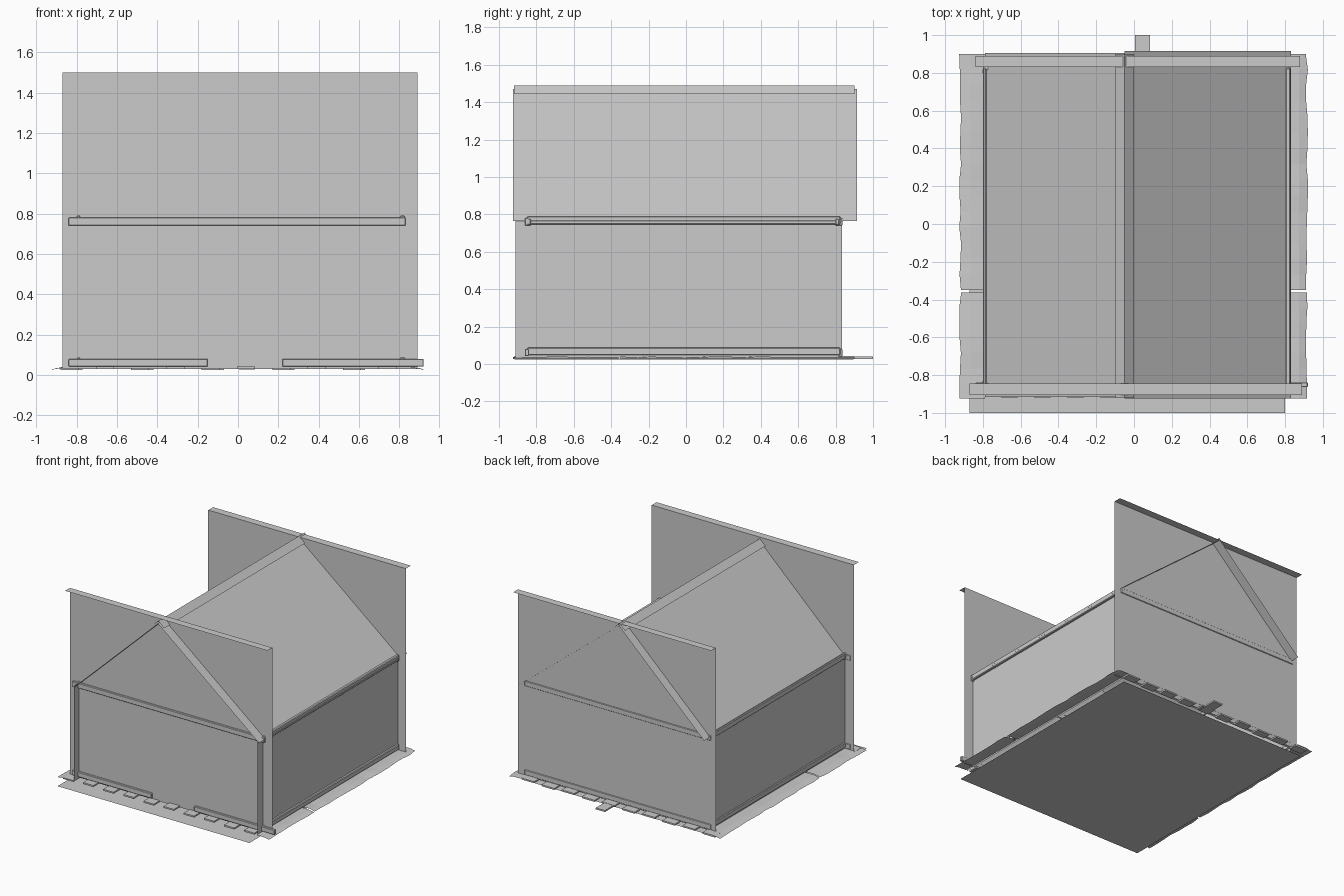
import bpy, bmesh, random
from mathutils import Vector

if "Cube" in bpy.data.objects:
    bpy.data.objects.remove(bpy.data.objects["Cube"])

random.seed(4)


def mesh_object(name, verts, faces):
    me = bpy.data.meshes.new(name)
    me.from_pydata(verts, [], faces)
    me.update()
    ob = bpy.data.objects.new(name, me)
    bpy.context.collection.objects.link(ob)
    return ob


def panel(name, corner, u, v):
    """Single flat sheet spanned by two edge vectors."""
    c, u, v = Vector(corner), Vector(u), Vector(v)
    return mesh_object(name, [c, c + u, c + u + v, c + v], [(0, 1, 2, 3)])


def beam(name, x, y, z, chamfer=0.0):
    """Box between (min, max) pairs, optionally chamfered."""
    bm = bmesh.new()
    bmesh.ops.create_cube(bm, size=1)
    for vert in bm.verts:
        vert.co = [lo + (t + 0.5) * (hi - lo) for t, (lo, hi) in zip(vert.co, (x, y, z))]
    if chamfer:
        bmesh.ops.bevel(bm, geom=bm.edges[:], offset=chamfer, segments=1, affect='EDGES')
    ob = mesh_object(name, [], [])
    bm.to_mesh(ob.data)
    bm.free()
    return ob


def ground_strip(name, x_in, x_out, y0, y1):
    """Ragged edged ground sheet beside a wall."""
    n = max(2, int((y1 - y0) / 0.08))
    verts, faces = [], []
    for i in range(n + 1):
        y = y0 + (y1 - y0) * i / n
        mid = x_in + (x_out - x_in) * 0.6
        verts += [(x_in, y, 0.038), (mid, y, 0.038 + random.uniform(-.003, .003)),
                  (x_out + random.uniform(-.006, .006), y, 0.028)]
        if i < n:
            for k in range(2):
                a = i * 3 + k
                faces.append((a, a + 1, a + 4, a + 3))
    return mesh_object(name, verts, faces)


# Floor sheet
panel("floor", (-0.87, -1, 0), (1.67, 0, 0), (0, 1.84, 0))

# Tall end sheets with a narrow strip along the top
panel("front_sheet", (-0.87, -0.845, 0.03), (1.76, 0, 0), (0, 0, 1.47))
panel("front_top_strip", (-0.87, -0.905, 1.50), (1.76, 0, 0), (0, 0.06, 0))
panel("back_sheet", (-0.84, 0.83, 0.03), (1.72, 0, 0), (0, 0, 1.45))
panel("back_top_strip", (-0.84, 0.83, 1.48), (1.72, 0, 0), (0, 0.06, 0))

# Side walls, running a little past the front sheet
for side, x in (("left", -0.79), ("right", 0.81)):
    panel(side + "_wall", (x, -0.912, 0.025), (0, 1.745, 0), (0, 0, 0.75))

# Roof slopes and ridge cap
panel("left_roof", (-0.05, -0.915, 1.47), (-0.74, 0, -0.705), (0, 1.82, 0))
panel("right_roof", (-0.05, -0.925, 1.47), (0.88, 0, -0.705), (0, 1.84, 0))
for side, dx in (("left", -0.05), ("right", 0.05)):
    panel(side + "_ridge_cap", (-0.05, -0.92, 1.488), (dx, 0, -0.045), (0, 1.82, 0))

# Eave and base beams on both sides
for side, x in (("left", (-0.80, -0.782)), ("right", (0.803, 0.828))):
    beam(side + "_eave_beam", x, (-0.85, 0.825), (0.747, 0.79), 0.005)
    beam(side + "_base_beam", x, (-0.85, 0.825), (0.047, 0.087), 0.005)
    for end, y in (("front", -0.84), ("back", 0.808)):
        beam(f"{side}_{end}_beam_peg", (x[0] - 0.003, x[1] + 0.003),
             (y - 0.015, y + 0.015), (0.74, 0.78), 0.008)

# Front and back cross beams and front sills
beam("front_cross_beam", (-0.84, 0.83), (-0.862, -0.84), (0.74, 0.78), 0.003)
beam("back_cross_beam", (-0.80, 0.82), (0.815, 0.836), (0.74, 0.78), 0.003)
beam("back_sill", (-0.80, 0.82), (0.815, 0.836), (0.04, 0.08), 0.003)
beam("front_left_sill", (-0.84, -0.15), (-0.862, -0.84), (0.042, 0.08), 0.003)
beam("front_right_sill", (0.22, 0.92), (-0.862, -0.84), (0.042, 0.08), 0.003)

# Ragged ground beside the walls, split near the front
for side, x_in, x_out in (("left", -0.79, -0.92), ("right", 0.81, 0.915)):
    ground_strip(side + "_ground_front", x_in, x_out, -0.925, -0.362)
    ground_strip(side + "_ground_back", x_in, x_out, -0.35, 0.90)

# Thin paving slabs along both ends, one long slab behind
for i in range(10):
    x = -0.83 + i * 0.175
    z = 0.03 + 0.006 * (i % 2)
    beam(f"front_slab_{i}", (x - 0.05, x + 0.04), (-0.918, -0.84), (z - 0.006, z + 0.006))
    beam(f"back_slab_{i}", (x - 0.05, x + 0.06), (0.83, 0.895), (z - 0.006, z + 0.006))
beam("back_step", (0.005, 0.085), (0.83, 1.0), (0.028, 0.04))
